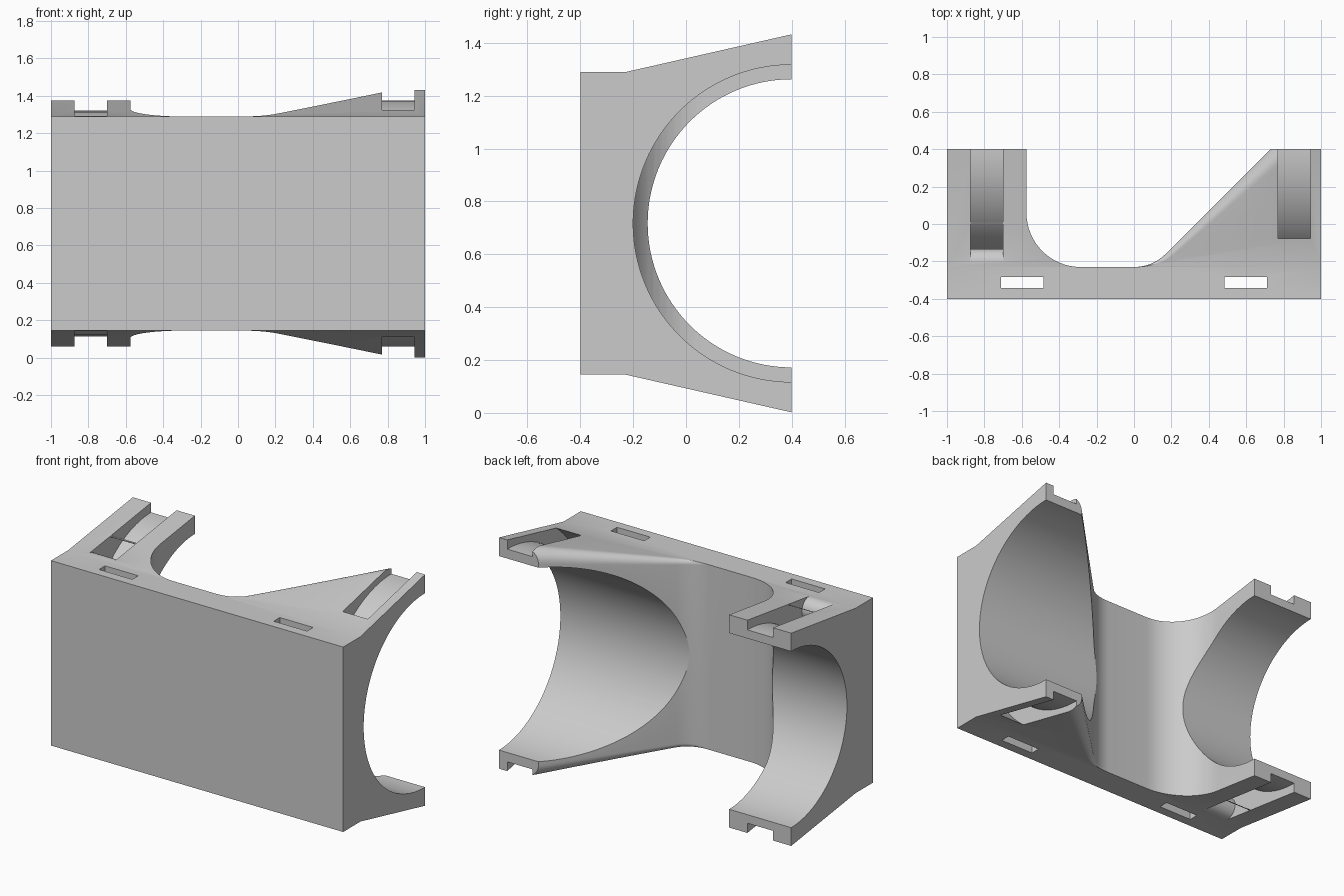
import bpy, bmesh
from math import sin, cos, pi, radians

cube = bpy.data.objects.get("Cube")
if cube:
    bpy.data.objects.remove(cube, do_unlink=True)

MID, AXIS_Y = 0.717, 0.4        # bore axis
SLAB, CREASE = 0.572, -0.23     # half height of the front slab, where the wings begin

grey = bpy.data.materials.new("light grey")
grey.use_nodes = True
grey.diffuse_color = (0.6, 0.6, 0.6, 1)
grey.node_tree.nodes["Principled BSDF"].inputs["Base Color"].default_value = (0.6, 0.6, 0.6, 1)


def make_object(name, bm):
    bmesh.ops.remove_doubles(bm, verts=bm.verts, dist=1e-5)
    bmesh.ops.recalc_face_normals(bm, faces=bm.faces)
    mesh = bpy.data.meshes.new(name)
    bm.to_mesh(mesh)
    bm.free()
    mesh.materials.append(grey)
    obj = bpy.data.objects.new(name, mesh)
    bpy.context.collection.objects.link(obj)
    return obj


def prism(name, yz, x0, x1):
    """Extrude a yz outline along x."""
    bm = bmesh.new()
    ends = [[bm.verts.new((x, y, z)) for y, z in yz] for x in (x0, x1)]
    n = len(yz)
    for i in range(n):
        j = (i + 1) % n
        bm.faces.new((ends[0][i], ends[0][j], ends[1][j], ends[1][i]))
    bm.faces.new(ends[0])
    bm.faces.new(ends[1])
    return make_object(name, bm)


def circle(r, n=128):
    return [(AXIS_Y + r * cos(2 * pi * i / n), MID + r * sin(2 * pi * i / n)) for i in range(n)]


def ring(name, r_in, r_out, x0, x1):
    """Square-section ring around the bore axis."""
    bm = bmesh.new()
    loops = [[bm.verts.new((x, y, z)) for y, z in circle(r)]
             for r, x in ((r_in, x0), (r_out, x0), (r_out, x1), (r_in, x1))]
    n = len(loops[0])
    for a in range(4):
        p, q = loops[a], loops[(a + 1) % 4]
        for i in range(n):
            j = (i + 1) % n
            bm.faces.new((p[i], p[j], q[j], q[i]))
    return make_object(name, bm)


def box(name, x0, x1, y0, y1, z0, z1):
    return prism(name, [(y0, z0), (y1, z0), (y1, z1), (y0, z1)], x0, x1)


# Plan outline: (x, y, width of the rolled edge)
outline = [(-1, -0.4, 0), (1, -0.4, 0), (1, CREASE, 0), (1, 0.4, 0)]
right_start = 2
diagonal = []
for i in range(11):
    a = radians(45) * i / 10
    diagonal.append((0.24 * sin(a), 0.01 - 0.24 * cos(a)))
bx, by = diagonal[-1]
diagonal += [(bx + (0.73 - bx) * i / 12, by + (0.4 - by) * i / 12) for i in range(1, 13)]
outline += [(x, y, 0.125 * (x / 0.73) ** 0.65) for x, y in reversed(diagonal)]
right_end = len(outline) - 1
left_start = len(outline)
for i in range(17):
    a = pi / 2 * i / 16
    outline.append((-0.285 - 0.29 * sin(a), 0.06 - 0.29 * cos(a), 0))
outline += [(-0.575, 0.4, 0), (-1, 0.4, 0), (-1, CREASE, 0)]
last = len(outline) - 1


def half_height(x, y):
    slope = 0.227 if x > -0.15 else 0.1365
    return SLAB + slope * max(0, y - CREASE)


# Body: stacked outlines, the upper and lower ones rolling over the diagonal edge
bm = bmesh.new()
STEPS = 8
layers = []
for side, order in ((-1, range(STEPS, -1, -1)), (1, range(STEPS + 1))):
    for k in order:
        t = pi / 2 * k / STEPS
        layers.append([bm.verts.new((x + w * (1 - cos(t)), y,
                       MID + side * (half_height(x, y) - 0.7 * w * (1 - sin(t)))))
                       for x, y, w in outline])
n = len(outline)
for low, high in zip(layers, layers[1:]):
    for i in range(n):
        j = (i + 1) % n
        bm.faces.new((low[i], low[j], high[j], high[i]))
for cap in (layers[0], layers[-1]):
    bm.faces.new([cap[i] for i in (0, 1, right_start, right_end, left_start, last)])
    bm.faces.new(cap[right_start:right_end + 1])
    bm.faces.new(cap[left_start:])
body = make_object("cradle_body", bm)

# Bores and strap tunnels
cutters = [
    prism("right_bore", circle(0.60), -0.1, 1.1),
    prism("left_bore", circle(0.545), -1.1, -0.2),
    ring("right_strap_tunnel", 0.658, 0.772, 0.77, 0.943),
    ring("left_strap_tunnel", 0.598, 0.72, -0.875, -0.70),
]

# Rounded lips where the left tunnel opens
lip = [(-0.2025 + 0.07 * cos(a), 1.223 + 0.07 * sin(a))
       for a in [radians(90 - 130 * i / 12) for i in range(13)]]
lip += [(0.0, 1.2), (0.0, 1.45), (-0.2025, 1.45)]
cutters.append(prism("upper_lip", lip, -0.875, -0.70))
cutters.append(prism("lower_lip", [(y, 2 * MID - z) for y, z in lip], -0.875, -0.70))

# Narrow slots through the front slab
for name, x in (("left_slot", -0.598), ("right_slot", 0.598)):
    cutters.append(box(name, x - 0.114, x + 0.114, -0.342, -0.283, -0.2, 1.7))

bpy.context.view_layer.objects.active = body
for cutter in cutters:
    cutter.hide_render = True
    mod = body.modifiers.new(cutter.name, 'BOOLEAN')
    mod.operation = 'DIFFERENCE'
    mod.solver = 'EXACT'
    mod.object = cutter
    bpy.ops.object.modifier_apply(modifier=mod.name)
    bpy.data.objects.remove(cutter, do_unlink=True)

bpy.ops.object.select_all(action='DESELECT')
body.select_set(True)
bpy.ops.object.shade_smooth_by_angle(angle=radians(25))
